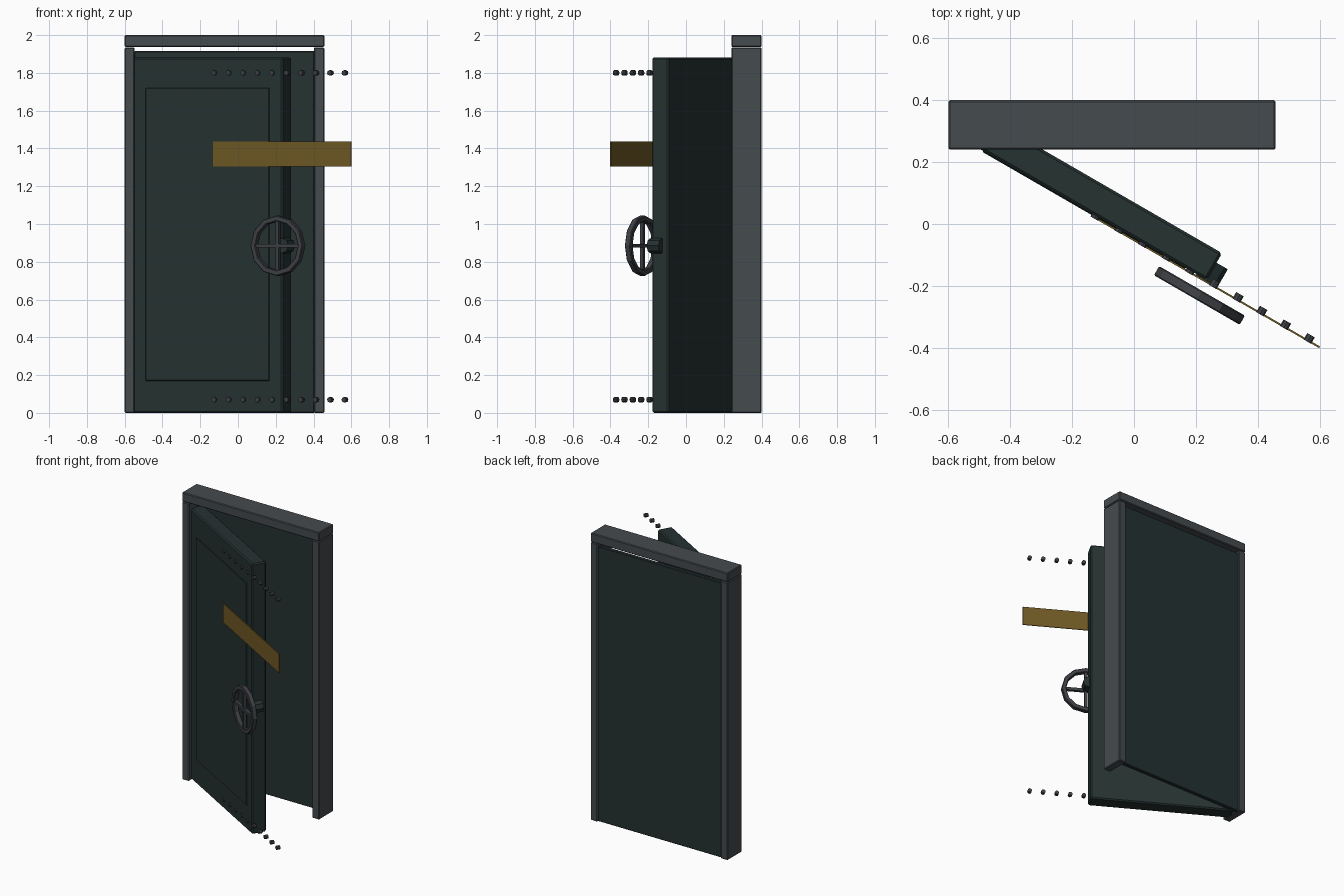
import bpy, bmesh, math
from mathutils import Matrix

if "Cube" in bpy.data.objects:
    bpy.data.objects.remove(bpy.data.objects["Cube"])


def material(name, color):
    m = bpy.data.materials.new(name)
    m.diffuse_color = (*color, 1)
    m.use_nodes = True
    m.node_tree.nodes["Principled BSDF"].inputs["Base Color"].default_value = m.diffuse_color
    return m


STEEL = material("frame grey", (0.060, 0.069, 0.077))
GREEN = material("dark green", (0.0185, 0.032, 0.031))
IRON = material("wheel grey", (0.048, 0.051, 0.058))
OCHRE = material("ochre", (0.160, 0.100, 0.018))

# Door space: x runs along the open leaf, -y is its outer face
DOOR = Matrix.Translation((-0.55, 0.33, 0)) @ Matrix.Rotation(math.radians(-30), 4, 'Z')
WHEEL = DOOR @ Matrix.Translation((0.94, -0.105, 0.885))
FLAT = Matrix.Rotation(math.pi / 2, 4, 'X')  # turns a z axis into the y axis


def finish(name, bm, mat, space, bevel=0):
    mesh = bpy.data.meshes.new(name)
    bmesh.ops.recalc_face_normals(bm, faces=bm.faces)
    bm.to_mesh(mesh)
    bm.free()
    mesh.materials.append(mat)
    ob = bpy.data.objects.new(name, mesh)
    bpy.context.collection.objects.link(ob)
    ob.matrix_world = space
    if bevel:
        mod = ob.modifiers.new("bevel", 'BEVEL')
        mod.width, mod.segments = bevel, 1
    return ob


def box(name, x, y, z, mat, space=Matrix(), bevel=0):
    bm = bmesh.new()
    size = [b - a for a, b in (x, y, z)]
    mid = [(a + b) / 2 for a, b in (x, y, z)]
    bmesh.ops.create_cube(bm, size=1, matrix=Matrix.Translation(mid) @ Matrix.Diagonal((*size, 1)))
    return finish(name, bm, mat, space, bevel)


def rod(name, x, y, z, r, sides, mat, space):
    bm = bmesh.new()
    bmesh.ops.create_cone(bm, cap_ends=True, segments=sides, radius1=r, radius2=r, depth=y[1] - y[0],
                          matrix=Matrix.Translation((x, sum(y) / 2, z)) @ FLAT)
    return finish(name, bm, mat, space)


# Frame and back panel
box("left_post", (-0.60, -0.547), (0.24, 0.40), (0, 1.935), STEEL, bevel=0.005)
box("right_post", (0.403, 0.457), (0.24, 0.40), (0, 1.935), STEEL, bevel=0.005)
box("lintel", (-0.60, 0.457), (0.24, 0.40), (1.937, 2.0), STEEL, bevel=0.005)
box("back_panel", (-0.55, 0.405), (0.36, 0.388), (0, 1.915), GREEN, bevel=0.004)

# Open door leaf with its raised panel
box("door_leaf", (0, 0.935), (-0.05, 0.05), (0, 1.882), GREEN, DOOR, 0.008)
box("door_panel", (0.10, 0.857), (-0.054, -0.045), (0.17, 1.72), GREEN, DOOR, 0.003)

# Painted stripe and rivet rows
box("warning_stripe", (0.517, 1.36), (-0.059, -0.053), (1.305, 1.437), OCHRE, DOOR)
for row, z in (("top", 1.80), ("bottom", 0.07)):
    for i in range(10):
        rod(f"{row}_rivet_{i + 1}", 0.521 + i * 0.0884, (-0.060, -0.036), z, 0.014, 8, IRON, DOOR)

# Hub behind the wheel
rod("wheel_hub", 0.937, (-0.058, 0.014), 0.885, 0.04, 8, GREEN, DOOR)

# Wheel rim: a rectangular section swept round twelve sides
bm = bmesh.new()
section = [(0.130, -0.017), (0.160, -0.017), (0.160, 0.017), (0.130, 0.017)]
rings = []
for i in range(12):
    a = math.tau * i / 12
    rings.append([bm.verts.new((r * math.cos(a), y, r * math.sin(a))) for r, y in section])
for i in range(12):
    p, q = rings[i], rings[(i + 1) % 12]
    for j in range(4):
        k = (j + 1) % 4
        bm.faces.new((p[j], p[k], q[k], q[j]))
finish("wheel_rim", bm, IRON, WHEEL, 0.004)

# Crossed spokes
box("flat_spoke", (-0.138, 0.138), (-0.010, 0.010), (-0.010, 0.010), IRON, WHEEL)
box("upright_spoke", (-0.010, 0.010), (-0.010, 0.010), (-0.138, 0.138), IRON, WHEEL)
